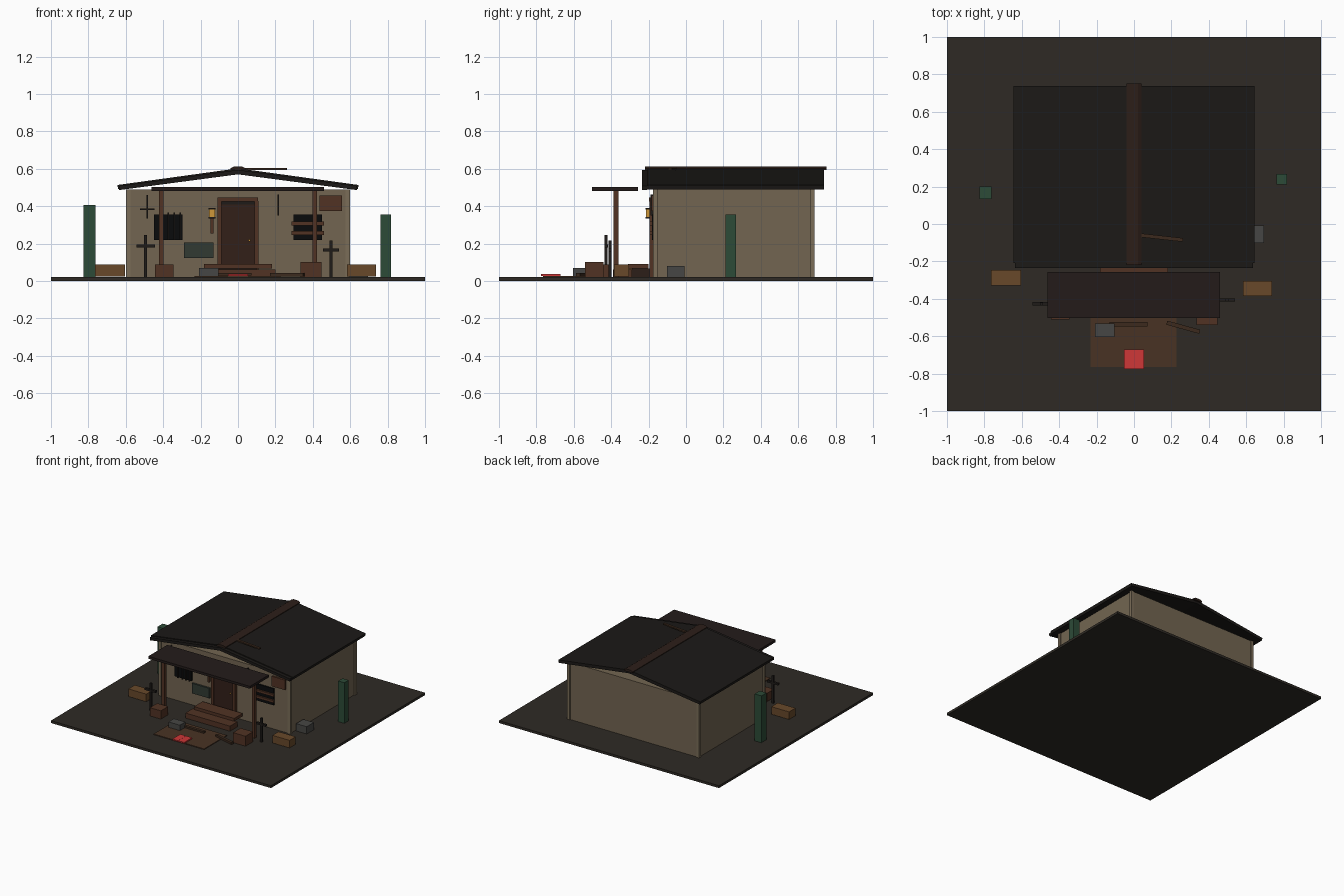
import bpy, math

if "Cube" in bpy.data.objects:
    bpy.data.objects.remove(bpy.data.objects["Cube"])

MATS = {}


def mat(name, rgb):
    # 0-255 screen colour to linear
    m = bpy.data.materials.new(name)
    m.diffuse_color = [(c / 255) ** 2.2 for c in rgb] + [1]
    m.use_nodes = True
    m.node_tree.nodes["Principled BSDF"].inputs["Base Color"].default_value = m.diffuse_color
    MATS[name] = m


for n, c in {
    "earth": (50, 46, 41), "wall": (114, 101, 82), "corner": (122, 109, 89),
    "shingle": (33, 31, 29), "dark_wood": (48, 36, 31), "porch_wood": (40, 33, 32),
    "wood": (82, 54, 40), "door": (54, 37, 31), "plank": (62, 46, 35),
    "glass": (18, 19, 20), "iron": (36, 33, 31), "green": (48, 76, 58),
    "slate": (52, 60, 54), "crate": (104, 74, 46), "metal": (72, 72, 70),
    "mat": (74, 54, 40), "red": (205, 58, 58), "lamp": (205, 150, 60),
}.items():
    mat(n, c)


def box(name, x, y, z, m, rot=(0, 0, 0)):
    """Box from (min, max) ranges, optionally turned about its centre."""
    bpy.ops.mesh.primitive_cube_add(
        size=1, location=[(a + b) / 2 for a, b in (x, y, z)], rotation=rot)
    o = bpy.context.object
    o.name = name
    o.scale = [b - a for a, b in (x, y, z)]
    o.data.materials.append(MATS[m])
    return o


def prism(name, profile, y0, y1, m):
    """Extrude an x-z profile along y."""
    n = len(profile)
    verts = [(x, y, z) for y in (y0, y1) for x, z in profile]
    faces = [tuple(range(n)), tuple(range(2 * n - 1, n - 1, -1))]
    faces += [(i, i + n, (i + 1) % n + n, (i + 1) % n) for i in range(n)]
    me = bpy.data.meshes.new(name)
    me.from_pydata(verts, [], faces)
    me.materials.append(MATS[m])
    o = bpy.data.objects.new(name, me)
    bpy.context.collection.objects.link(o)
    return o


# Ground and cabin body
box("ground", (-1, 1), (-1, 1), (0, .02), "earth")
box("walls", (-.59, .59), (-.17, .68), (.02, .49), "wall")
for sx in (-1, 1):
    for y in (-.165, .675):
        box("corner_post", (sx * .588 - .012, sx * .588 + .012),
            (y - .012, y + .012), (.02, .49), "corner")

# Gable roof: two slabs, open gables, front bargeboards, ridge
for s in (-1, 1):
    side = "right" if s > 0 else "left"
    slab = [(0, .575), (s * .64, .49), (s * .645, .513), (0, .602)]
    board = [(0, .57), (s * .635, .486), (s * .637, .508), (0, .594)]
    prism(side + "_roof", slab[::s], -.208, .737, "shingle")
    prism(side + "_bargeboard", board[::s], -.236, -.208, "shingle")
prism("ridge_cap", [(-.04, .592), (.04, .592), (.04, .602), (.022, .611),
                    (-.022, .611), (-.04, .602)], -.22, .75, "dark_wood")
box("loose_roof_plank", (.04, .262), (-.083, -.063), (.594, .604), "plank",
    (0, 0, -.11))

# Porch roof and posts
box("porch_roof", (-.463, .46), (-.503, -.257), (.482, .502), "porch_wood")
for x in (-.41, .41):
    box("porch_post", (x - .012, x + .012), (-.388, -.362), (.02, .482), "wood")

# Door with frame and knob
box("door", (-.088, .088), (-.185, -.168), (.025, .41), "door")
box("door_upper_panel", (-.088, .088), (-.182, -.168), (.41, .43), "iron")
for x in (-.098, .098):
    box("door_jamb", (x - .011, x + .011), (-.195, -.168), (.02, .428), "wood")
box("door_lintel", (-.11, .108), (-.197, -.168), (.426, .446), "wood")
bpy.ops.mesh.primitive_uv_sphere_add(segments=10, ring_count=6, radius=.006,
                                     location=(.062, -.19, .217))
bpy.context.object.name = "door_knob"
bpy.context.object.data.materials.append(MATS["lamp"])

# Windows: barred on the left, boarded on the right
for s in (-1, 1):
    box("window", (s * .373 - .077, s * .373 + .077), (-.182, -.168),
        (.22, .356), "glass")
for x in (-.415, -.373, -.34, -.31):
    box("window_bar", (x - .004, x + .004), (-.195, -.184), (.218, .366), "iron")
for z in (.307, .257):
    box("window_board", (.285, .46), (-.196, -.18), (z - .01, z + .01), "wood")

# Wall fittings: panels, lantern, hung cross and tool
box("wall_panel", (-.29, -.132), (-.185, -.168), (.123, .205), "slate")
box("wall_plaque", (.436, .556), (-.185, -.168), (.375, .457), "wood")
box("lantern", (-.155, -.122), (-.213, -.182), (.34, .384), "lamp")
for z in (.338, .386):
    box("lantern_cap", (-.158, -.119), (-.216, -.18), (z - .004, z + .004), "iron")
box("lantern_bracket", (-.146, -.132), (-.19, -.168), (.255, .335), "wood")
box("hung_cross_stem", (-.488, -.481), (-.186, -.17), (.335, .46), "iron")
box("hung_cross_bar", (-.525, -.446), (-.19, -.17), (.38, .387), "iron")
box("hung_rod", (.212, .219), (-.19, -.17), (.35, .462), "iron")

# Steps and entrance mat
box("lower_step", (-.205, .2), (-.39, -.29), (.02, .062), "wood")
box("upper_step", (-.183, .182), (-.31, -.2), (.066, .09), "wood")
box("step_base", (-.1, .1), (-.29, -.17), (.02, .066), "dark_wood")
box("entrance_mat", (-.232, .228), (-.765, -.47), (.02, .026), "mat")

# Open red book
for x in (-.054, 0):
    box("red_book_half", (x, x + .053), (-.775, -.672), (.026, .036), "red")

# Grave-marker crosses beside the porch
for x, y, top, bar, w in ((-.494, -.427, .245, .187, .049),
                          (.498, -.406, .216, .165, .043)):
    box("cross_stem", (x - .008, x + .008), (y - .008, y + .008), (.02, top), "iron")
    box("cross_bar", (x - w, x + w), (y - .009, y + .009), (bar - .008, bar + .008),
        "iron")

# Crates and boxes
box("left_crate", (-.765, -.603), (-.33, -.246), (.025, .087), "crate")
box("right_crate", (.582, .738), (-.385, -.305), (.025, .087), "crate")
box("left_wood_box", (-.444, -.344), (-.51, -.415), (.02, .088), "wood")
box("right_wood_box", (.333, .446), (-.54, -.442), (.02, .102), "wood")
box("front_metal_box", (-.208, -.105), (-.605, -.533), (.02, .07), "metal")
box("side_metal_box", (.6, .696), (-.102, -.008), (.02, .08), "metal")

# Loose planks
box("straight_plank", (-.13, .072), (-.547, -.523), (.028, .042), "plank")
box("angled_plank", (.172, .355), (-.563, -.541), (.025, .042), "plank",
    (0, 0, -.27))

# Green pillars
box("left_pillar", (-.825, -.763), (.133, .2), (.02, .405), "green")
box("right_pillar", (.762, .818), (.212, .268), (.02, .354), "green")
